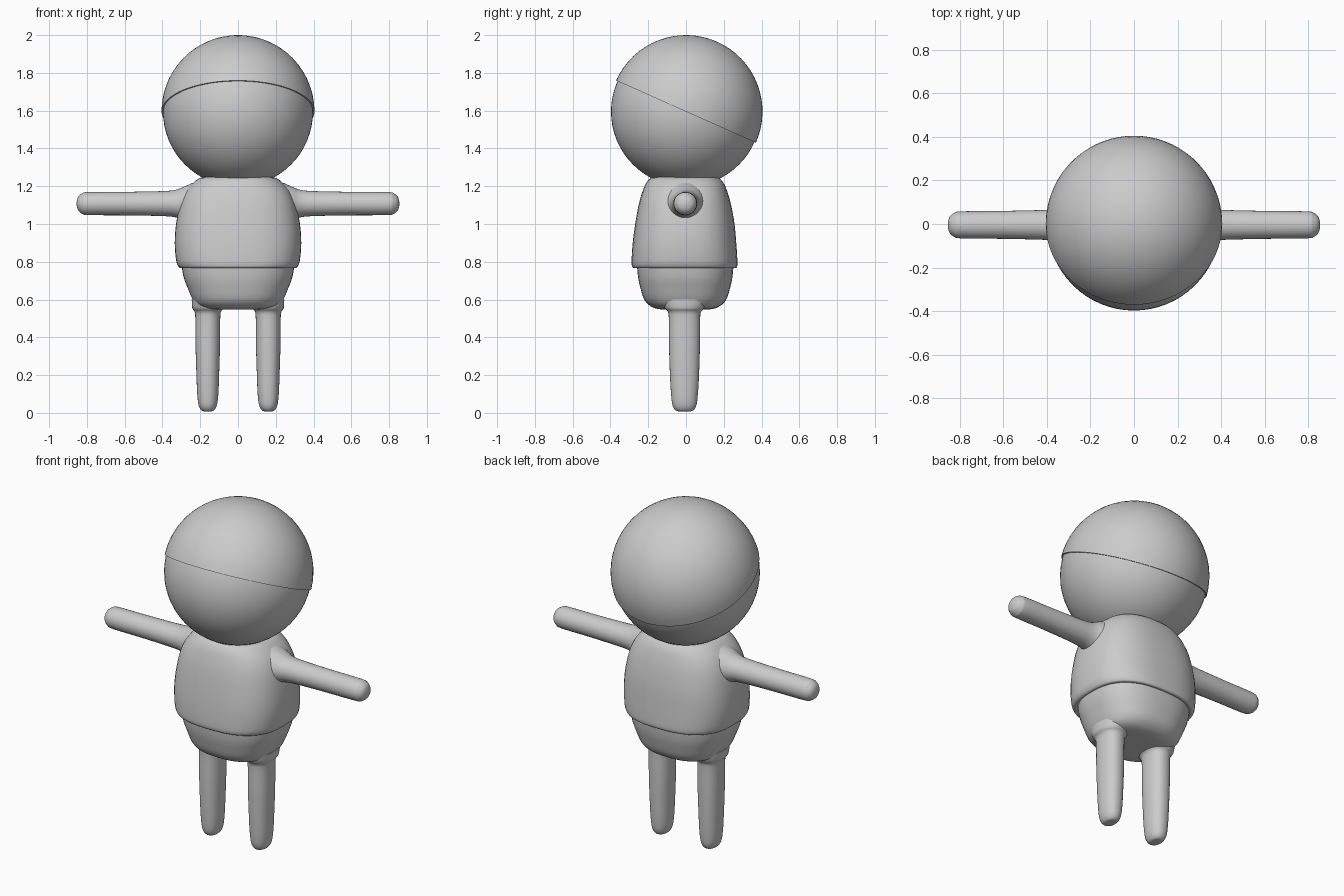
import bpy, bmesh
from math import sin, cos, pi, radians, copysign
from mathutils import Matrix, Vector

cube = bpy.data.objects.get("Cube")
if cube:
    bpy.data.objects.remove(cube)

grey = bpy.data.materials.new("plain grey")
grey.use_nodes = True
tone = (0.6, 0.6, 0.6, 1)
grey.diffuse_color = tone
grey.node_tree.nodes["Principled BSDF"].inputs["Base Color"].default_value = tone


def finish(name, bm):
    bmesh.ops.recalc_face_normals(bm, faces=bm.faces)
    mesh = bpy.data.meshes.new(name)
    bm.to_mesh(mesh)
    bm.free()
    obj = bpy.data.objects.new(name, mesh)
    bpy.context.collection.objects.link(obj)
    mesh.materials.append(grey)
    bpy.ops.object.select_all(action="DESELECT")
    obj.select_set(True)
    bpy.context.view_layer.objects.active = obj
    bpy.ops.object.shade_smooth_by_angle(angle=radians(50))
    return obj


def smooth_rows(rows, steps=4):
    """Catmull-Rom curve through the profile rows."""
    pts = [Vector(r) for r in rows]
    out = []
    for i in range(len(pts) - 1):
        a, b, c = pts[max(i - 1, 0)], pts[i], pts[i + 1]
        d = pts[min(i + 2, len(pts) - 1)]
        for k in range(steps):
            t = k / steps
            out.append(0.5 * (2 * b + (c - a) * t + (2 * a - 5 * b + 4 * c - d) * t * t
                              + (3 * b - a - 3 * c + d) * t ** 3))
    return out + [pts[-1]]


def loft(name, rows, power=2.0, matrix=Matrix(), sides=48):
    """Rows are (height, offset in y, half width, half depth)."""
    bm = bmesh.new()
    rings = []
    for z, oy, rx, ry in smooth_rows(rows):
        ring = []
        for i in range(sides):
            a = 2 * pi * i / sides
            x = copysign(abs(cos(a)) ** (2 / power), cos(a)) * rx
            y = copysign(abs(sin(a)) ** (2 / power), sin(a)) * ry
            ring.append(bm.verts.new((x, y + oy, z)))
        rings.append(ring)
    for low, high in zip(rings, rings[1:]):
        for i in range(sides):
            j = (i + 1) % sides
            bm.faces.new((low[i], low[j], high[j], high[i]))
    bm.faces.new(rings[0])
    bm.faces.new(rings[-1])
    bm.transform(matrix)
    return finish(name, bm)


# Head and the tilted half shell over it
head_place = Matrix.Translation((0, 0, 1.595))
bm = bmesh.new()
bmesh.ops.create_uvsphere(bm, u_segments=64, v_segments=32, radius=0.397, matrix=head_place)
finish("head", bm)

bm = bmesh.new()
bmesh.ops.create_uvsphere(bm, u_segments=64, v_segments=32, radius=0.405)
cut = bmesh.ops.bisect_plane(bm, geom=bm.verts[:] + bm.edges[:] + bm.faces[:],
                             plane_co=(0, 0, 0), plane_no=(0, 0, 1), clear_inner=True)
bmesh.ops.holes_fill(bm, edges=[e for e in bm.edges if e.is_boundary])
bm.transform(head_place @ Matrix.Rotation(radians(-24), 4, "X"))
finish("head_cap", bm)

# Shirt with a rounded hem
loft("shirt", [
    (0.775, -0.005, 0.27, 0.235), (0.766, -0.005, 0.30, 0.265), (0.775, -0.007, 0.316, 0.278),
    (0.81, -0.008, 0.328, 0.28), (0.90, -0.008, 0.335, 0.274), (1.00, -0.006, 0.328, 0.263),
    (1.10, -0.006, 0.308, 0.245), (1.17, -0.006, 0.278, 0.225), (1.22, -0.006, 0.235, 0.203),
    (1.247, -0.006, 0.19, 0.17), (1.25, -0.006, 0.10, 0.09)], power=2.6)

# Hips
loft("hips", [
    (0.547, -0.004, 0.08, 0.09), (0.55, -0.004, 0.16, 0.145), (0.566, -0.004, 0.213, 0.185),
    (0.60, -0.004, 0.24, 0.217), (0.66, -0.004, 0.266, 0.237), (0.72, -0.004, 0.288, 0.25),
    (0.80, -0.004, 0.302, 0.257)], power=2.5)

for side, sx in (("left", 1), ("right", -1)):
    # Leg, flared where it joins the hips
    loft(side + "_leg", [
        (0.008, -0.008, 0.012, 0.02), (0.012, -0.008, 0.032, 0.045), (0.04, -0.008, 0.048, 0.063),
        (0.10, -0.008, 0.056, 0.071), (0.20, -0.008, 0.060, 0.077), (0.36, -0.008, 0.065, 0.082),
        (0.50, -0.008, 0.066, 0.083), (0.535, -0.008, 0.070, 0.088), (0.555, -0.008, 0.082, 0.104),
        (0.60, -0.008, 0.085, 0.12)],
        power=2.2, matrix=Matrix.Translation((sx * 0.16, 0, 0)))

    # Arm, laid along x with a flared shoulder
    along_x = Matrix(((0, 0, sx, 0), (0, 1, 0, 0), (1, 0, 0, 1.108), (0, 0, 0, 1)))
    loft(side + "_arm", [
        (0.24, -0.004, 0.11, 0.115), (0.29, -0.004, 0.088, 0.094), (0.33, -0.004, 0.073, 0.077),
        (0.40, -0.004, 0.066, 0.069), (0.60, -0.004, 0.062, 0.064), (0.79, -0.004, 0.061, 0.062),
        (0.825, -0.004, 0.054, 0.055), (0.846, -0.004, 0.036, 0.037), (0.854, -0.004, 0.01, 0.01)],
        matrix=along_x)
